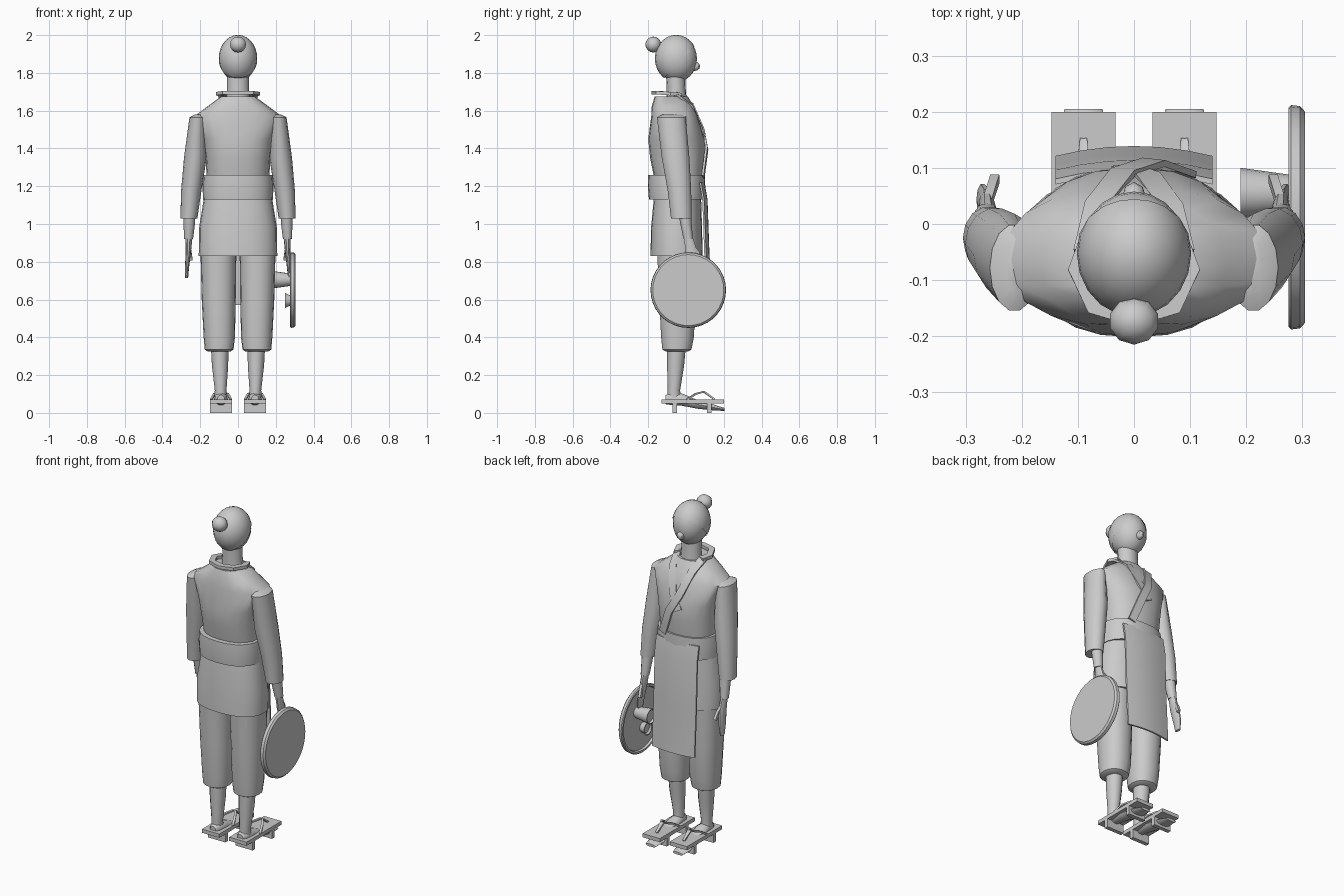
import bpy, bmesh, math
from mathutils import Vector, Matrix

grey = bpy.data.materials.new("plain_grey")
grey.diffuse_color = (0.6, 0.6, 0.6, 1)


def finish(name, bm, angle=40):
    bmesh.ops.recalc_face_normals(bm, faces=bm.faces)
    me = bpy.data.meshes.new(name)
    bm.to_mesh(me)
    bm.free()
    me.materials.append(grey)
    ob = bpy.data.objects.new(name, me)
    bpy.context.collection.objects.link(ob)
    bpy.ops.object.select_all(action='DESELECT')
    ob.select_set(True)
    bpy.context.view_layer.objects.active = ob
    bpy.ops.object.shade_smooth_by_angle(angle=math.radians(angle))
    return ob


def skin(bm, rings, caps=True):
    """Bridge closed vertex rings and cap both ends."""
    n = len(rings[0])
    for a, b in zip(rings, rings[1:]):
        for i in range(n):
            bm.faces.new((a[i], a[(i + 1) % n], b[(i + 1) % n], b[i]))
    if caps:
        bm.faces.new(rings[0])
        bm.faces.new(rings[-1])


def loft(name, rows, n=16, power=1.0, caps=True):
    """Rows are (z, centre x, centre y, radius x, radius y)."""
    bm = bmesh.new()
    rings = []
    for z, cx, cy, rx, ry in rows:
        ring = []
        for i in range(n):
            a = 2 * math.pi * i / n
            c, s = math.cos(a), math.sin(a)
            ring.append(bm.verts.new((cx + rx * math.copysign(abs(c) ** power, c),
                                      cy + ry * math.copysign(abs(s) ** power, s), z)))
        rings.append(ring)
    skin(bm, rings, caps)
    return finish(name, bm)


def ball(name, centre, radii, u=16, v=10):
    bm = bmesh.new()
    bmesh.ops.create_uvsphere(bm, u_segments=u, v_segments=v, radius=1)
    bmesh.ops.scale(bm, vec=radii, verts=bm.verts)
    bmesh.ops.translate(bm, vec=centre, verts=bm.verts)
    return finish(name, bm)


def box(name, lo, hi):
    bm = bmesh.new()
    bmesh.ops.create_cube(bm, size=1)
    for v in bm.verts:
        v.co = [lo[i] + (v.co[i] + 0.5) * (hi[i] - lo[i]) for i in range(3)]
    return finish(name, bm)


def strip(name, points, width, thick, facing):
    """Flat band along a path; facing is the direction the band looks."""
    pts = [Vector(p) for p in points]
    bm = bmesh.new()
    rings = []
    for i, p in enumerate(pts):
        t = (pts[min(i + 1, len(pts) - 1)] - pts[max(i - 1, 0)]).normalized()
        side = t.cross(Vector(facing)).normalized()
        out = side.cross(t)
        rings.append([bm.verts.new(p + side * a * width / 2 + out * b * thick / 2)
                      for a, b in ((-1, -1), (1, -1), (1, 1), (-1, 1))])
    skin(bm, rings)
    return finish(name, bm)


def lathe_x(name, profile, cy, cz, n=32):
    """Revolve (x, radius) points around a line parallel to x."""
    bm = bmesh.new()
    rings = [[bm.verts.new((x, cy + r * math.cos(2 * math.pi * i / n),
                            cz + r * math.sin(2 * math.pi * i / n))) for i in range(n)]
             for x, r in profile]
    skin(bm, rings)
    return finish(name, bm)


# Head: face, head wrap above a slanted edge, nose and hair bun
ball("face", (0, -0.048, 1.875), (0.096, 0.106, 0.122), 20, 14)
ball("nose", (0, 0.045, 1.835), (0.022, 0.03, 0.025), 8, 6)
bm = bmesh.new()
bmesh.ops.create_uvsphere(bm, u_segments=20, v_segments=14, radius=1)
bmesh.ops.scale(bm, vec=(0.102, 0.113, 0.125), verts=bm.verts)
bmesh.ops.translate(bm, vec=(0, -0.052, 1.876), verts=bm.verts)
bmesh.ops.bisect_plane(bm, geom=bm.verts[:] + bm.edges[:] + bm.faces[:], clear_inner=True,
                       plane_co=(0, 0.035, 1.93), plane_no=(0, -0.72, 0.69))
finish("head_wrap", bm)
ball("hair_bun", (0, -0.173, 1.95), (0.045, 0.042, 0.042), 10, 8)
loft("neck", [(1.64, 0, -0.05, 0.065, 0.055), (1.72, 0, -0.052, 0.058, 0.05),
              (1.82, 0, -0.055, 0.058, 0.052)])

# Jacket, belt and tunic skirt
loft("jacket", [(1.24, 0, -0.04, 0.165, 0.128), (1.35, 0, -0.045, 0.172, 0.145),
                (1.45, 0, -0.05, 0.187, 0.15), (1.57, 0, -0.06, 0.232, 0.124),
                (1.62, 0, -0.07, 0.165, 0.112), (1.675, 0, -0.078, 0.09, 0.088)], 20, 0.85)
loft("belt", [(1.13, 0, -0.048, 0.185, 0.148), (1.2, 0, -0.05, 0.188, 0.152),
              (1.26, 0, -0.05, 0.183, 0.15)], 24, 0.85)
loft("tunic_skirt", [(0.83, 0, -0.05, 0.208, 0.138), (0.98, 0, -0.05, 0.206, 0.135),
                     (1.14, 0, -0.045, 0.18, 0.125)], 24, 0.85)

# Collar band behind the neck and crossing lapels
strip("collar_band", [(0.08, -0.03, 1.685), (0.1, -0.08, 1.69), (0.07, -0.145, 1.695),
                      (0, -0.165, 1.695), (-0.07, -0.145, 1.695), (-0.1, -0.08, 1.69),
                      (-0.08, -0.03, 1.685)], 0.035, 0.018, (0, 0, 1))
strip("outer_lapel", [(-0.085, -0.05, 1.69), (-0.065, 0.035, 1.63), (-0.02, 0.092, 1.5),
                      (0.035, 0.11, 1.4), (0.09, 0.09, 1.25)], 0.045, 0.012, (0, 1, 0.25))
strip("inner_lapel", [(0.085, -0.05, 1.69), (0.065, 0.03, 1.63), (0.025, 0.085, 1.5),
                      (-0.02, 0.1, 1.41)], 0.045, 0.012, (0, 1, 0.25))

# Curved hanging apron
bm = bmesh.new()
rings = []
for z, y in ((1.22, 0.098), (1.13, 0.114), (0.85, 0.124), (0.57, 0.139)):
    front = [(x, y - 0.9 * x * x) for x in (-0.14, -0.095, -0.045, 0, 0.045, 0.095, 0.14)]
    loop = front + [(x, yy - 0.01) for x, yy in reversed(front)]
    rings.append([bm.verts.new((x, yy, z)) for x, yy in loop])
skin(bm, rings)
finish("apron", bm)

for s, side in ((-1, "left"), (1, "right")):
    # Arm: sleeve, forearm, hand and thumb
    loft(side + "_sleeve", [(1.03, s * 0.26, -0.025, 0.045, 0.056),
                            (1.18, s * 0.247, -0.035, 0.054, 0.064),
                            (1.35, s * 0.226, -0.055, 0.06, 0.075),
                            (1.565, s * 0.213, -0.078, 0.044, 0.078),
                            (1.58, s * 0.208, -0.075, 0.02, 0.05)], 14)
    loft(side + "_forearm", [(0.92, s * 0.262, 0.012, 0.024, 0.025),
                             (1.0, s * 0.258, 0, 0.03, 0.03),
                             (1.08, s * 0.256, -0.01, 0.033, 0.034)], 12)
    loft(side + "_hand", [(0.715, s * 0.272, 0.045, 0.008, 0.02),
                          (0.77, s * 0.27, 0.043, 0.011, 0.03),
                          (0.85, s * 0.263, 0.03, 0.014, 0.034),
                          (0.93, s * 0.26, 0.012, 0.019, 0.024)], 10)
    strip(side + "_thumb", [(s * 0.264, 0.03, 0.89), (s * 0.254, 0.062, 0.85),
                            (s * 0.248, 0.08, 0.81)], 0.018, 0.016, (1, 0, 0))

    # Leg: gathered trouser, calf and sloping foot
    loft(side + "_trouser", [(0.325, s * 0.1, -0.048, 0.06, 0.06),
                             (0.335, s * 0.1, -0.048, 0.076, 0.078),
                             (0.4, s * 0.099, -0.045, 0.083, 0.088),
                             (0.6, s * 0.102, -0.045, 0.09, 0.098),
                             (0.9, s * 0.104, -0.048, 0.096, 0.108)], 18, 0.9)
    loft(side + "_calf", [(0.07, s * 0.092, -0.062, 0.032, 0.035),
                          (0.12, s * 0.092, -0.064, 0.031, 0.033),
                          (0.25, s * 0.095, -0.055, 0.043, 0.045),
                          (0.36, s * 0.097, -0.05, 0.047, 0.05)], 12)
    bm = bmesh.new()
    rings = []
    for y, z, w, h in ((-0.108, 0.07, 0.02, 0.025), (-0.085, 0.075, 0.034, 0.034),
                       (-0.02, 0.07, 0.038, 0.034), (0.06, 0.045, 0.042, 0.024),
                       (0.15, 0.028, 0.045, 0.016), (0.205, 0.018, 0.034, 0.008)):
        rings.append([bm.verts.new((s * 0.09 + w * math.cos(a * math.pi / 5), y,
                                    z + h * math.sin(a * math.pi / 5))) for a in range(10)])
    skin(bm, rings)
    finish(side + "_foot", bm)

    # Wooden sandal: board, two cross supports and forked thong
    x = s * 0.09
    box(side + "_sandal_board", (x - 0.057, -0.13, 0.05), (x + 0.057, 0.2, 0.072))
    for part, y in (("rear", -0.06), ("front", 0.122)):
        box(f"{side}_sandal_{part}_support", (x - 0.057, y - 0.012, 0), (x + 0.057, y + 0.012, 0.052))
    for k, part in ((-1, "inner"), (1, "outer")):
        strip(f"{side}_{part}_thong", [(x + k * 0.052, 0.005, 0.07), (x + k * 0.035, 0.05, 0.1),
                                       (x + k * 0.006, 0.095, 0.112), (x, 0.15, 0.072)],
              0.013, 0.009, (0, 0, 1))

# Round tray with a raised rim on the inner side, carrying a cup and a small dish
lathe_x("tray", [(0.287, 0.18), (0.275, 0.184), (0.275, 0.195), (0.28, 0.2),
                 (0.296, 0.198), (0.305, 0.188)], 0.012, 0.65, 36)
lathe_x("cup", [(0.288, 0.03), (0.27, 0.034), (0.19, 0.045), (0.19, 0.04),
                (0.2, 0.036)], 0.055, 0.705, 16)
lathe_x("small_dish", [(0.288, 0.028), (0.27, 0.03), (0.25, 0.04), (0.25, 0.034),
                       (0.26, 0.026)], 0.0, 0.595, 14)
